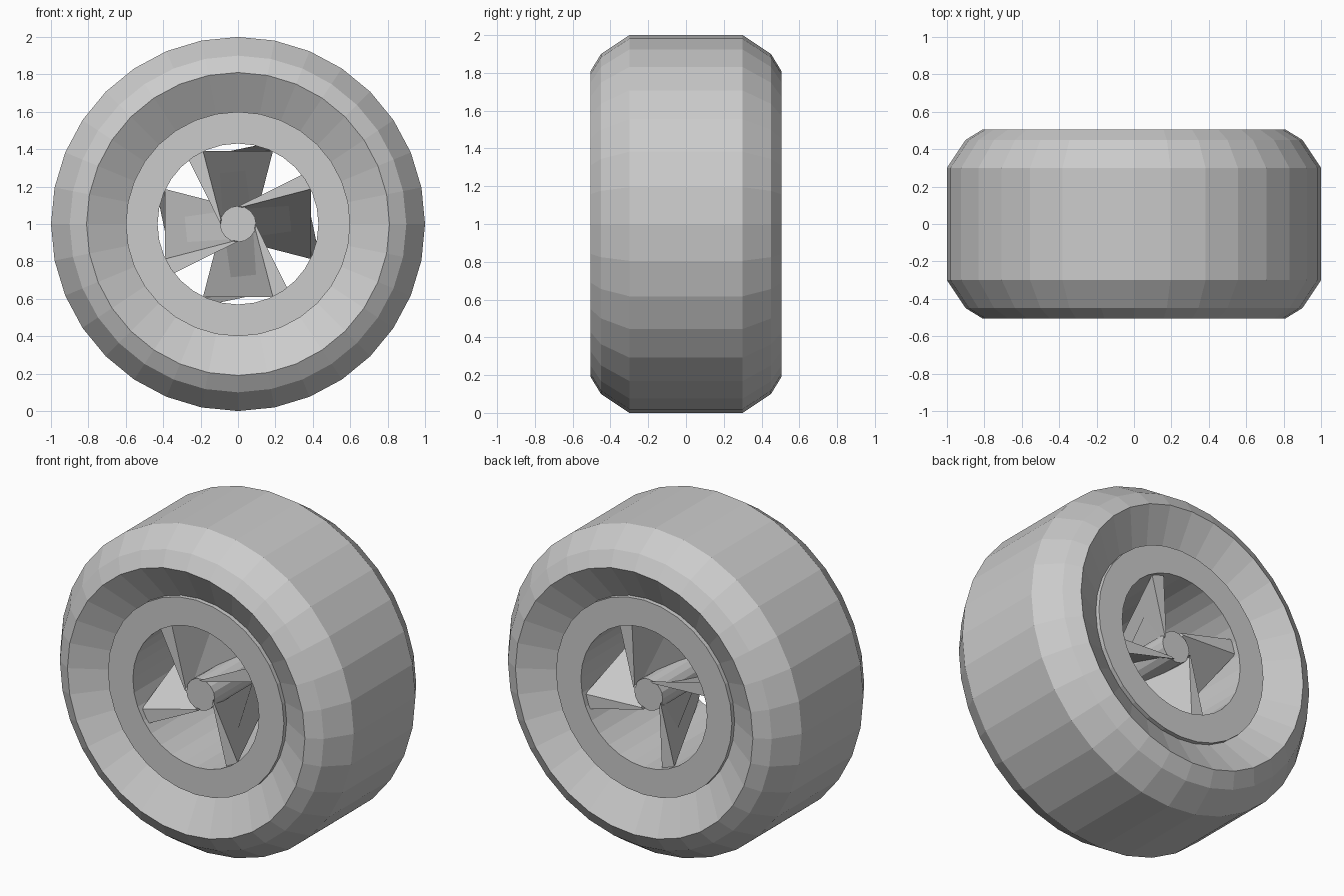
import bpy, bmesh, math

if "Cube" in bpy.data.objects:
    bpy.data.objects.remove(bpy.data.objects["Cube"])

grey = bpy.data.materials.new("light grey")
grey.diffuse_color = (0.6, 0.6, 0.6, 1)
grey.use_nodes = True
grey.node_tree.nodes["Principled BSDF"].inputs["Base Color"].default_value = grey.diffuse_color
CENTRE_Z = 1.0


def finish(bm, name):
    bmesh.ops.recalc_face_normals(bm, faces=bm.faces)
    mesh = bpy.data.meshes.new(name)
    bm.to_mesh(mesh)
    bm.free()
    mesh.materials.append(grey)
    ob = bpy.data.objects.new(name, mesh)
    ob.location.z = CENTRE_Z
    bpy.context.collection.objects.link(ob)
    return ob


def point(bm, r, degrees, y):
    a = math.radians(degrees)
    return bm.verts.new((r * math.cos(a), y, r * math.sin(a)))


def revolve(name, half, sides):
    """Spin a half profile of (radius, y), mirrored in y, round the axle."""
    profile = half + [(r, -y) for r, y in reversed(half)]
    bm = bmesh.new()
    rings = [[point(bm, r, 360 * i / sides, y) for r, y in profile]
             for i in range(sides)]
    n = len(profile)
    for i in range(sides):
        a, b = rings[i], rings[(i + 1) % sides]
        for j in range(n):
            k = (j + 1) % n
            bm.faces.new((a[j], b[j], b[k], a[k]))
    return finish(bm, name)


# Tyre with chamfered shoulders and dished sidewalls
revolve("tyre", [(0.595, -0.38), (0.81, -0.505), (0.90, -0.45), (1.0, -0.30)], 32)

# Rim: flat ring on each side joined by a straight barrel
revolve("rim", [(0.43, -0.41), (0.60, -0.41)], 32)

# Hub
bm = bmesh.new()
front = [point(bm, 0.097, 360 * i / 16, -0.365) for i in range(16)]
back = [point(bm, 0.097, 360 * i / 16, 0.365) for i in range(16)]
bm.faces.new(front)
bm.faces.new(back)
for i in range(16):
    j = (i + 1) % 16
    bm.faces.new((front[i], front[j], back[j], back[i]))
finish(bm, "hub")

# Four twisted blades, each tapering from the rim to the hub
for n in range(4):
    t = 90 * n
    bm = bmesh.new()
    f = [point(bm, r, a + t, -0.38) for r, a in
         ((0.433, 127.5), (0.433, 115.6), (0.095, 165), (0.095, 178))]
    b = [point(bm, r, a + t, 0.38) for r, a in
         ((0.433, 76.3), (0.433, 64.4), (0.095, 14), (0.095, 27))]
    bm.faces.new(f)
    bm.faces.new(b)
    for i in range(4):
        j = (i + 1) % 4
        bm.faces.new((f[i], f[j], b[j], b[i]))
    finish(bm, f"blade_{n + 1}")
